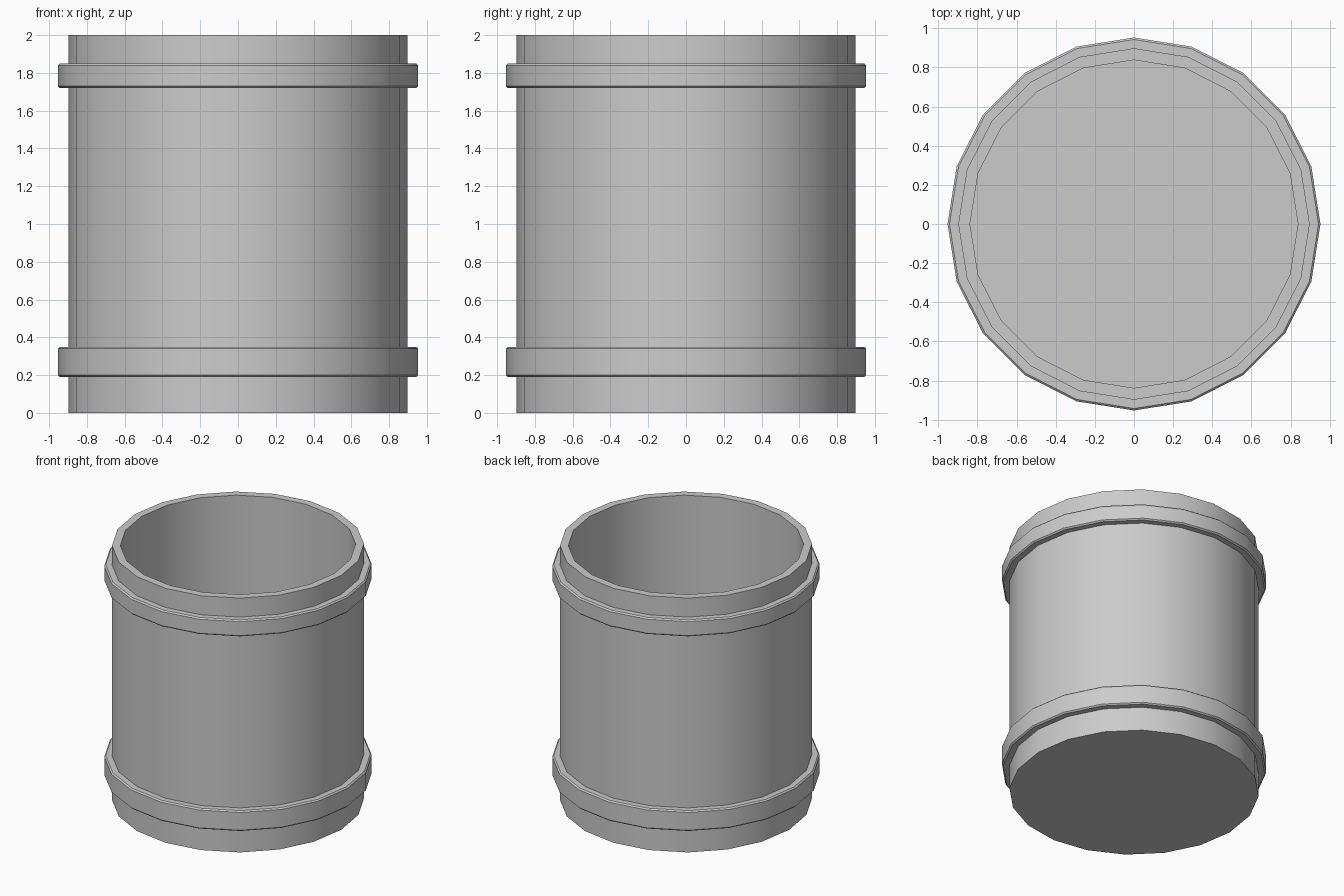
import bpy, bmesh
from math import cos, sin, tau, radians

if "Cube" in bpy.data.objects:
    bpy.data.objects.remove(bpy.data.objects["Cube"])

SIDES = 20


def lathe(name, profile, closed=False):
    """Revolve (radius, z) points about z; open profiles are capped at both ends."""
    bm = bmesh.new()
    rings = [[bm.verts.new((r * cos(tau * i / SIDES), r * sin(tau * i / SIDES), z))
              for i in range(SIDES)] for r, z in profile]
    pairs = list(zip(rings, rings[1:]))
    if closed:
        pairs.append((rings[-1], rings[0]))
    for a, b in pairs:
        for i in range(SIDES):
            j = (i + 1) % SIDES
            bm.faces.new((a[i], a[j], b[j], b[i]))
    if not closed:
        bm.faces.new(rings[0][::-1])
        bm.faces.new(rings[-1])
    bmesh.ops.recalc_face_normals(bm, faces=bm.faces[:])
    mesh = bpy.data.meshes.new(name)
    bm.to_mesh(mesh)
    bm.free()
    ob = bpy.data.objects.new(name, mesh)
    bpy.context.collection.objects.link(ob)
    bpy.ops.object.select_all(action='DESELECT')
    ob.select_set(True)
    bpy.context.view_layer.objects.active = ob
    bpy.ops.object.shade_smooth_by_angle(angle=radians(30))
    return ob


def band(name, z0, z1, outer=0.953, inner=0.89, c=0.01):
    """Raised hoop with small chamfers on its outer edges."""
    return lathe(name, [(inner, z0), (outer - c, z0), (outer, z0 + c),
                        (outer, z1 - c), (outer - c, z1), (inner, z1)], closed=True)


# Open-topped barrel body with wall thickness and floor
lathe("barrel_body", [(0.898, 0), (0.898, 2), (0.838, 2), (0.838, 0.06)])

# Hoops around the body
band("lower_band", 0.19, 0.35)
band("upper_band", 1.72, 1.85)
